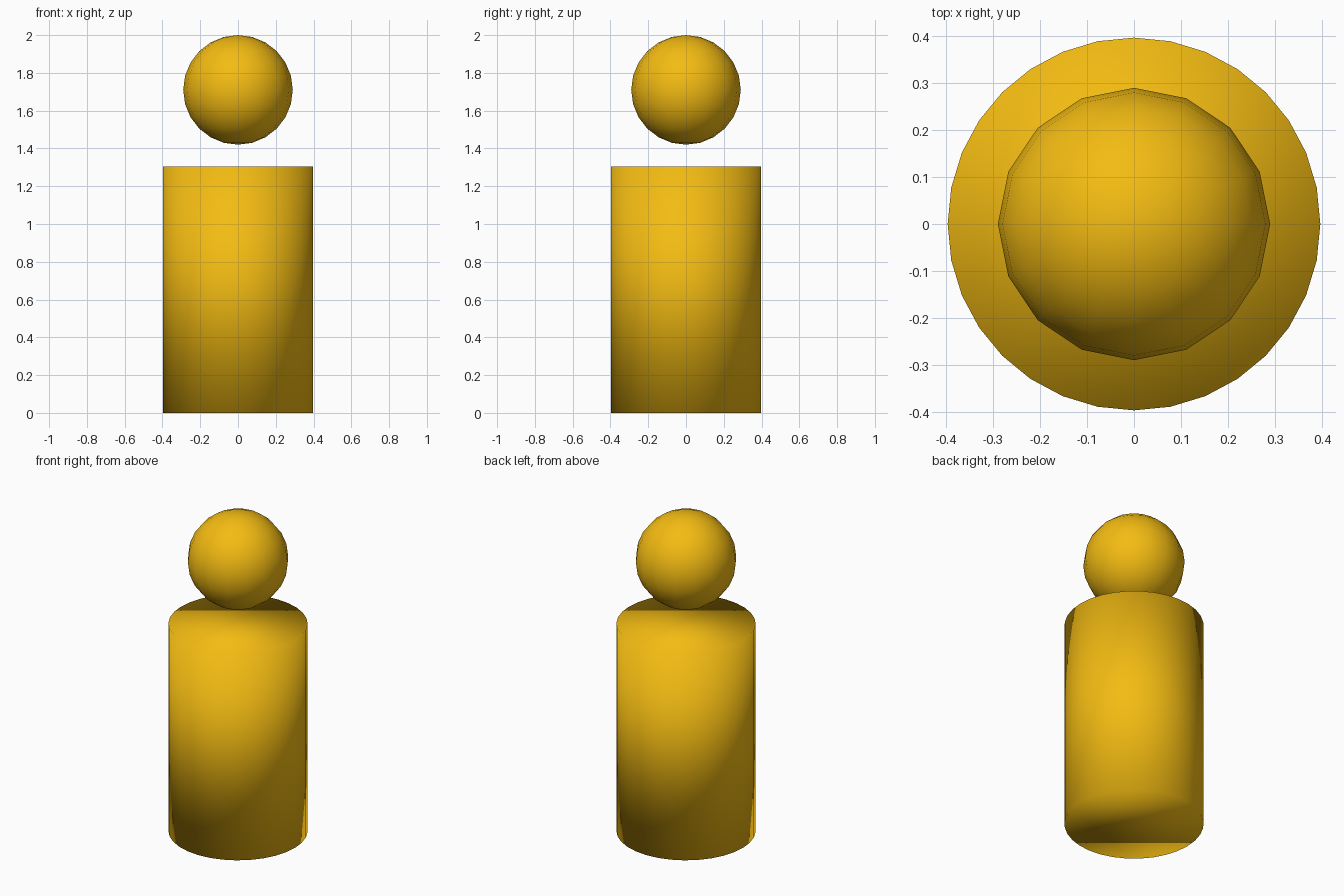
import bpy

if "Cube" in bpy.data.objects:
    bpy.data.objects.remove(bpy.data.objects["Cube"])

mat = bpy.data.materials.new("yellow")
mat.diffuse_color = (0.9, 0.5, 0.006, 1)
mat.use_nodes = True
mat.node_tree.nodes["Principled BSDF"].inputs["Base Color"].default_value = mat.diffuse_color


def finish(name):
    ob = bpy.context.object
    ob.name = name
    ob.data.materials.append(mat)
    bpy.ops.object.shade_smooth()


# Body: closed cylinder, smooth shaded over the rims
HEIGHT = 1.305
bpy.ops.mesh.primitive_cylinder_add(vertices=32, radius=0.397, depth=HEIGHT,
                                    location=(0, 0, HEIGHT / 2))
finish("body")

# Head: ball floating above the body
bpy.ops.mesh.primitive_uv_sphere_add(segments=16, ring_count=12, radius=0.29,
                                     location=(0, 0, 1.71))
finish("head")
